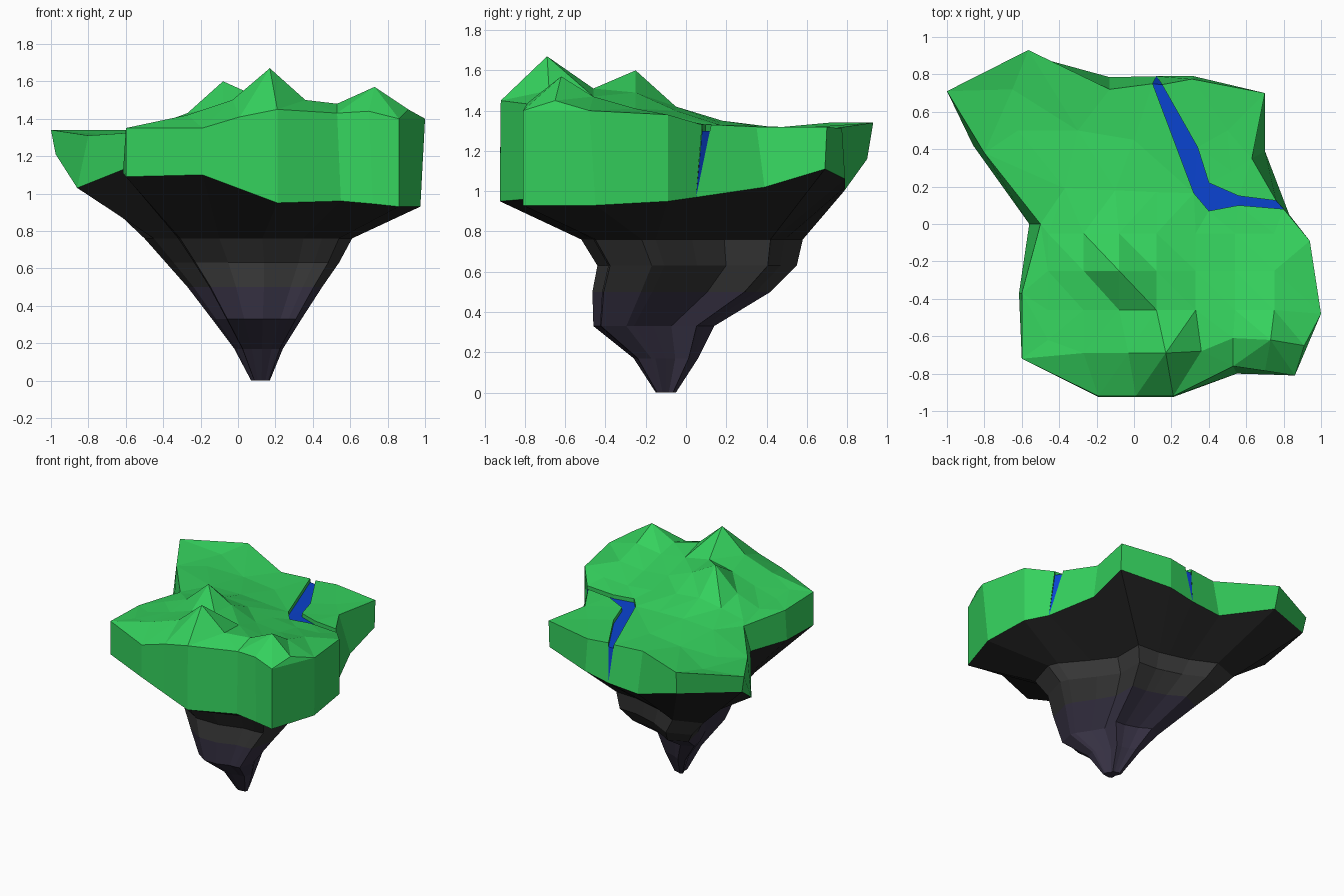
import bpy
from mathutils import Vector
from mathutils.geometry import delaunay_2d_cdt
import bmesh

if "Cube" in bpy.data.objects:
    bpy.data.objects.remove(bpy.data.objects["Cube"])


def material(name, rgb):
    m = bpy.data.materials.new(name)
    m.diffuse_color = (*rgb, 1)
    m.use_nodes = True
    m.node_tree.nodes["Principled BSDF"].inputs["Base Color"].default_value = m.diffuse_color
    return m


def build(name, verts, faces, mat, upward=False):
    me = bpy.data.meshes.new(name)
    me.from_pydata([tuple(v) for v in verts], [], faces)
    bm = bmesh.new()
    bm.from_mesh(me)
    bmesh.ops.remove_doubles(bm, verts=bm.verts, dist=0.0005)
    bmesh.ops.recalc_face_normals(bm, faces=bm.faces)
    if upward and sum(f.normal.z * f.calc_area() for f in bm.faces) < 0:
        bmesh.ops.reverse_faces(bm, faces=bm.faces)
    bm.to_mesh(me)
    bm.free()
    me.materials.append(mat)
    ob = bpy.data.objects.new(name, me)
    bpy.context.collection.objects.link(ob)
    return ob


grass = material("grass", (0.035, 0.64, 0.11))
blue = material("water", (0.003, 0.055, 0.62))
black = material("black_rock", (0.017, 0.017, 0.017))
grey = material("grey_rock", (0.036, 0.036, 0.036))
violet = material("violet_rock", (0.036, 0.03, 0.055))

# Shoreline, counter-clockwise: top x, y, z and bottom x, y, z of the cliff
RIM = [
    (-1.0, .71, 1.34, -.975, .70, 1.21), (-.80, .38, 1.31, -.86, .42, 1.03),
    (-.50, .0, 1.33, -.56, .0, 1.15), (-.60, -.37, 1.34, -.615, -.37, 1.11),
    (-.60, -.72, 1.35, -.60, -.72, 1.09), (-.19, -.92, 1.35, -.19, -.925, 1.10),
    (.01, -.92, 1.41, .01, -.925, 1.025),
    (.21, -.92, 1.45, .21, -.925, .95), (.53, -.76, 1.43, .55, -.80, .96),
    (.70, -.785, 1.44, .72, -.805, .945), (.86, -.81, 1.40, .86, -.81, .93),
    (1.0, -.48, 1.40, .975, -.45, .93), (.94, -.09, 1.38, .94, -.09, .95),
    (.80, .08, 1.33, .83, .05, .97), (.76, .125, 1.33, .83, .05, .97),
    (.63, .35, 1.32, .70, .39, 1.02), (.70, .70, 1.32, .70, .69, 1.11),
    (.31, .775, 1.31, .32, .79, 1.06), (.15, .745, 1.31, .12, .79, 1.02),
    (.10, .75, 1.31, .12, .79, 1.02), (-.13, .72, 1.31, -.13, .785, 1.0),
    (-.565, .93, 1.34, -.55, .90, 1.16)]
N = len(RIM)
E0, E1, B1, B0 = 13, 14, 18, 19          # river mouths, east and back
BANK_L = [(.56, .10, 1.33), (.40, .07, 1.33), (.32, .165, 1.33)]   # E0 -> B0
BANK_R = [(.56, .15, 1.33), (.40, .22, 1.32), (.34, .41, 1.31)]    # E1 -> B1

# Hills: rows of (y, heights) across shared columns, peaks nudged
COLS = [-.46, -.27, -.08, .12, .33, .54, .75]
ROWS = [(-.69, [1.37, 1.42, 1.50, 1.67, 1.50, 1.48, 1.57]),
        (-.46, [1.36, 1.41, 1.47, 1.51, 1.47, 1.44, 1.47]),
        (-.25, [1.36, 1.43, 1.60, 1.49, 1.41, 1.39, 1.41]),
        (-.05, [1.35, 1.39, 1.42, 1.40, 1.37, 1.35, 1.36])]
NUDGE = {(0, 2): (.05, 0), (0, 3): (.05, 0), (0, 4): (.03, .01), (0, 5): (-.01, .08),
         (0, 6): (-.02, .07), (0, 0): (0, .07)}
HILLS = [(x + NUDGE.get((r, c), (0, 0))[0], y + NUDGE.get((r, c), (0, 0))[1], hs[c])
         for r, (y, hs) in enumerate(ROWS) for c, x in enumerate(COLS)]
# Meadow
FLAT = [(.91, -.65, 1.45), (-.37, .19, 1.34), (-.10, .18, 1.35), (.12, .17, 1.34),
        (-.30, .50, 1.31), (0, .45, 1.31), (-.62, .50, 1.31), (-.65, .72, 1.31),
        (.50, .50, 1.31), (.52, .28, 1.32)]

top = [Vector(r[:3]) for r in RIM]
low = [Vector(r[3:]) for r in RIM]
left = [Vector(p) for p in BANK_L]
right = [Vector(p) for p in BANK_R]

# Grass: triangulated land either side of the river, creased along the hill grid
pts = top + left + right + [Vector(p) for p in HILLS + FLAT]
li = [N, N + 1, N + 2]
ri = [N + 3, N + 4, N + 5]
H, C = N + 6, len(COLS)
creases = [(H + r * C + c, H + r * C + c + 1) for r in range(4) for c in range(C - 1)]
creases += [(H + r * C + c, H + r * C + C + c) for r in range(3) for c in range(C)]
creases += [(6, H + 2), (7, H + 3)]
main = list(range(B0, N)) + list(range(0, E0 + 1)) + li
east = list(range(E1, B1 + 1)) + ri[::-1]
co, _, tris, origin, _, _ = delaunay_2d_cdt(
    [p.xy for p in pts], creases, [main, east], 1, 0.0001)
# keep only land: drop any triangle lying in the river
river = set(range(E0, E1 + 1)) | set(range(B1, B0 + 1)) | set(li) | set(ri)
verts = [Vector((c.x, c.y, pts[o[0]].z if o else 1.4)) for c, o in zip(co, origin)]
faces = [list(t) for t in tris]


# Grass: cliffs round the shore and river banks
def strip(upper, lower):
    for i in range(len(upper) - 1):
        k = len(verts)
        verts.extend([upper[i], lower[i], lower[i + 1], upper[i + 1]])
        faces.append([k, k + 1, k + 2, k + 3])


for i in range(N):
    if i not in (E0, B1):
        j = (i + 1) % N
        strip([top[i], top[j]], [low[i], low[j]])
bank_l = [top[E0]] + left + [top[B0]]
bank_r = [top[E1]] + right + [top[B1]]
drop = Vector((0, 0, -.05))
for bank in (bank_l, bank_r):
    strip(bank, [p + drop for p in bank])
build("grass_land", verts, faces, grass, True)

# River surface with a fall at each mouth
sink = Vector((0, 0, -.03))
n = len(bank_l)
wv = [p + sink for p in bank_l] + [p + sink for p in bank_r] + [low[E0], low[B0]]
wf = [[i, i + 1, n + i + 1, n + i] for i in range(n - 1)]
wf += [[0, n, 2 * n], [n - 1, 2 * n - 1, 2 * n + 1]]
build("river", wv, wf, blue, True)

# Rock underside: one ledge outline, fitted into rings (z, x range, y range)
LEDGE = [(-.50, .50), (-.45, .30), (-.31, .03), (-.32, -.21), (-.31, -.41), (-.10, -.52),
         (.01, -.52), (.13, -.52), (.35, -.46), (.45, -.46), (.54, -.45), (.61, -.22),
         (.58, -.15), (.43, .03), (.43, .03), (.31, .19), (.31, .42), (.13, .43),
         (.05, .45), (.05, .45), (-.10, .49), (-.29, .58)]
RINGS = [(.76, -.50, .61, -.52, .58), (.63, -.385, .54, -.44, .55),
         (.50, -.27, .45, -.465, .42), (.33, -.14, .34, -.46, .14),
         (.17, -.02, .24, -.26, .06), (0, .07, .17, -.15, -.05)]
xs, ys = zip(*LEDGE)


def squeeze(z, x0, x1, y0, y1):
    def fit(v, a, lo, hi):
        return lo + (v - min(a)) / (max(a) - min(a)) * (hi - lo)
    return [Vector((fit(x, xs, x0, x1), fit(y, ys, y0, y1), z)) for x, y in LEDGE]


def rock(name, rings, mat, cap=False):
    v = [p for r in rings for p in r]
    f = [[a * N + i, a * N + (i + 1) % N, (a + 1) * N + (i + 1) % N, (a + 1) * N + i]
         for a in range(len(rings) - 1) for i in range(N)]
    if cap:
        f.append([(len(rings) - 1) * N + i for i in range(N)])
    ob = build(name, v, f, mat)
    # open bands: make the normals face downward and outward
    if sum(p.normal.z * p.area for p in ob.data.polygons) > 0:
        ob.data.flip_normals()


rings = [low] + [squeeze(*r) for r in RINGS]
rock("upper_rock", rings[0:2], black)
rock("middle_rock", rings[1:4], grey)
rock("lower_rock", rings[3:], violet, True)
